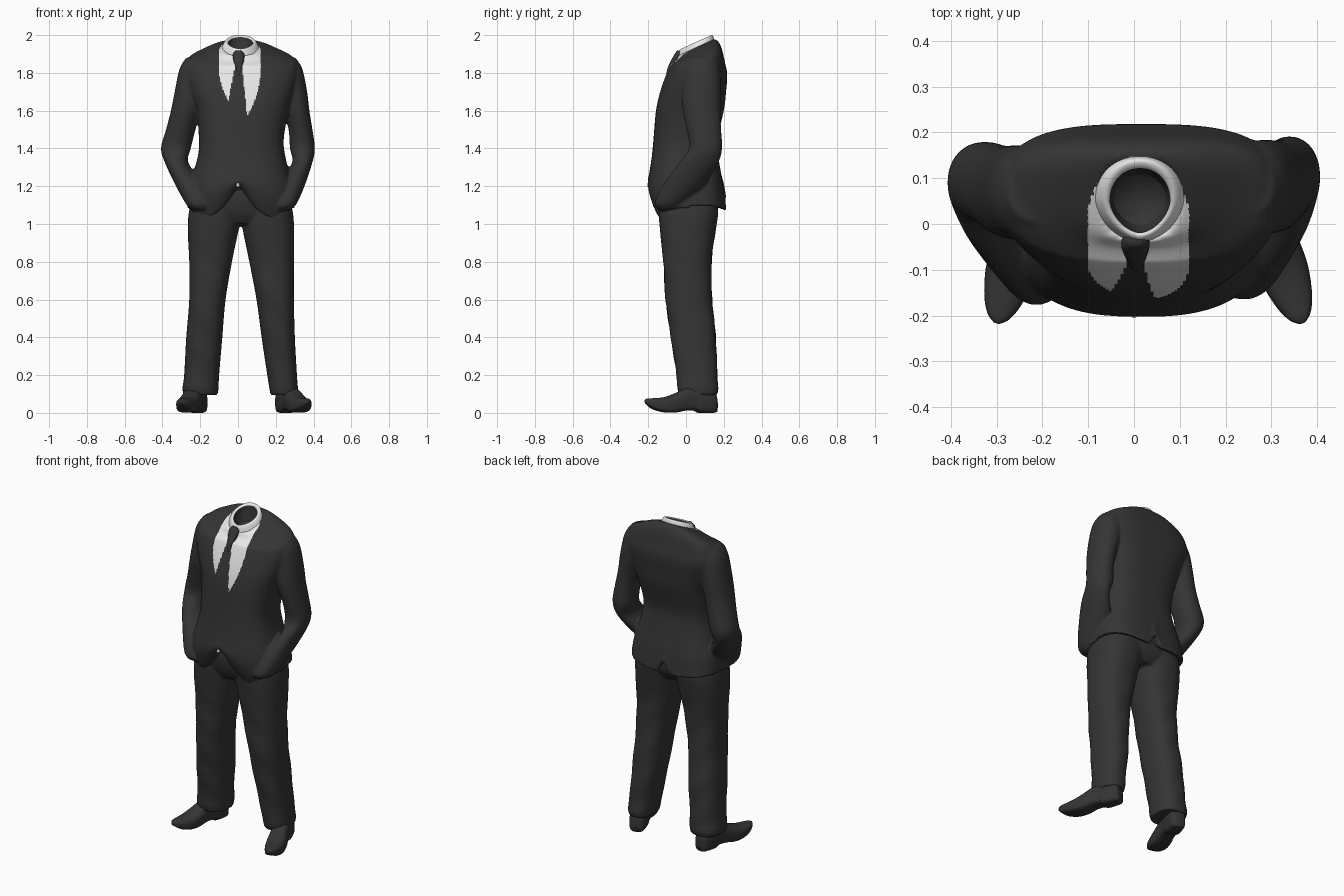
import bpy, math
from mathutils import Vector

if "Cube" in bpy.data.objects:
    bpy.data.objects.remove(bpy.data.objects["Cube"])


def material(name, rgb):
    m = bpy.data.materials.new(name)
    m.diffuse_color = (*rgb, 1)
    m.use_nodes = True
    m.node_tree.nodes["Principled BSDF"].inputs["Base Color"].default_value = m.diffuse_color
    return m


CHARCOAL = material("charcoal cloth", (0.035, 0.035, 0.035))
WHITE = material("white shirt", (0.8, 0.8, 0.8))


def catmull(rows, steps):
    """Smoothly add in-between rows."""
    out = []
    for i in range(len(rows) - 1):
        p = [rows[max(0, min(len(rows) - 1, i + k))] for k in (-1, 0, 1, 2)]
        for s in range(steps):
            t = s / steps
            out.append([0.5 * (2 * b + (c - a) * t + (2 * a - 5 * b + 4 * c - d) * t * t
                               + (3 * b - a - 3 * c + d) * t ** 3) for a, b, c, d in zip(*p)])
    return out + [list(rows[-1])]


def loft(name, rows, warp=None, front=2.4, back=2.4, seg=64, steps=4, cap=True, mats=(CHARCOAL,)):
    """Skin superellipse rings; each row is (z, x0, x1, y0, y1)."""
    warp = warp or (lambda x, y, z: (x, y, z))
    rows = catmull(rows, steps)
    verts, faces = [], []
    for z, x0, x1, y0, y1 in rows:
        for j in range(seg):
            a = 2 * math.pi * j / seg
            c, s = math.cos(a), math.sin(a)
            e = 2 / (back if s > 0 else front)
            x = (x0 + x1) / 2 + (x1 - x0) / 2 * math.copysign(abs(c) ** e, c)
            y = (y0 + y1) / 2 + (y1 - y0) / 2 * math.copysign(abs(s) ** e, s)
            verts.append(warp(x, y, z))
    for i in range(len(rows) - 1):
        for j in range(seg):
            k = (j + 1) % seg
            faces.append((i * seg + j, i * seg + k, (i + 1) * seg + k, (i + 1) * seg + j))
    for r, use in ((0, cap), (len(rows) - 1, True)):
        if use:
            z, x0, x1, y0, y1 = rows[r]
            n = len(verts)
            verts.append(warp((x0 + x1) / 2, (y0 + y1) / 2, z))
            for j in range(seg):
                a, b = r * seg + j, r * seg + (j + 1) % seg
                faces.append((n, b, a) if r == 0 else (n, a, b))
    me = bpy.data.meshes.new(name)
    me.from_pydata(verts, [], faces)
    for m in mats:
        me.materials.append(m)
    me.shade_smooth()
    ob = bpy.data.objects.new(name, me)
    bpy.context.collection.objects.link(ob)
    return ob


def fuse(parts, voxel, rounds):
    """Join overlapping parts into one soft skin."""
    bpy.ops.object.select_all(action='DESELECT')
    for p in parts:
        p.select_set(True)
    ob = parts[0]
    bpy.context.view_layer.objects.active = ob
    bpy.ops.object.join()
    m = ob.modifiers.new("skin", 'REMESH')
    m.mode, m.voxel_size = 'VOXEL', voxel
    bpy.ops.object.modifier_apply(modifier=m.name)
    m = ob.modifiers.new("soften", 'SMOOTH')
    m.factor, m.iterations = 0.5, rounds
    bpy.ops.object.modifier_apply(modifier=m.name)
    ob.data.shade_smooth()
    return ob


def clamp(v):
    return max(0.0, min(1.0, v))


# Jacket body: cutaway front hem, back vent, neck opening tilted forward
def neck_tilt(x, y, z):
    return (x, y, z + 0.45 * clamp((z - 1.84) / 0.08) * (y - 0.055))


def jacket_warp(x, y, z):
    if z < 1.25:
        u = abs(x - 0.005)
        if u < 0.03 and abs(y) < 0.1:      # underside centre
            return (x, y, 1.19)
        if y < 0.02:
            h = 1.03 + 0.175 * max(0, 1 - u / 0.19) ** 1.9 + 0.05 * clamp((u - 0.21) / 0.06)
        else:
            h = 1.065 + 0.025 * (u / 0.27) ** 2 + 0.13 * math.exp(-(u / 0.016) ** 2)
        return (x, y, h + (z - 1.05) / 0.2 * (1.25 - h))
    return neck_tilt(x, y, z)


jacket = loft("jacket", [
    (1.05, -.268, .300, -.160, .214), (1.12, -.268, .300, -.190, .207),
    (1.20, -.260, .290, -.203, .198), (1.35, -.214, .252, -.182, .172),
    (1.45, -.207, .242, -.172, .166), (1.60, -.220, .268, -.159, .200),
    (1.70, -.258, .298, -.137, .212), (1.80, -.290, .320, -.102, .218),
    (1.87, -.268, .300, -.070, .198), (1.905, -.190, .215, -.050, .180),
    (1.935, -.092, .117, -.040, .150), (1.925, -.066, .092, -.029, .132),
    (1.84, -.050, .075, -.010, .115)], jacket_warp, front=2.6, back=3.0, seg=128)

# Sleeves, bent at the elbow with the hands pushed into the pockets
arm_y = [(1.075, -.150, -.03), (1.11, -.17, 0), (1.20, -.13, .09), (1.32, -.045, .165),
         (1.40, .012, .187), (1.50, 0, .182), (1.60, -.02, .178), (1.70, -.025, .180),
         (1.82, -.02, .175), (1.88, .01, .15)]
left_x = [(-.25, -.15), (-.278, -.15), (-.328, -.17), (-.385, -.262), (-.408, -.25),
          (-.381, -.225), (-.355, -.20), (-.335, -.18), (-.310, -.15), (-.275, -.13)]
right_x = [(.18, .28), (.17, .312), (.195, .352), (.285, .392), (.275, .407),
           (.268, .394), (.243, .378), (.21, .366), (.18, .341), (.16, .305)]
sleeves = [loft(side + "_sleeve", [(z, a, b, y0 + dy, y1 + dy)
                                   for (z, y0, y1), (a, b) in zip(arm_y, xs)], front=2.1, back=2.1)
           for side, xs, dy in (("left", left_x, -.008), ("right", right_x, .004))]
jacket = fuse([jacket] + sleeves, 0.0065, 12)

# Shirt front and tie blade coloured on the chest
jacket.data.materials.clear()
jacket.data.materials.append(CHARCOAL)
jacket.data.materials.append(WHITE)
for f in jacket.data.polygons:
    x, y, z = f.center
    if z < 1.57:
        continue
    if y < 0:
        left = -0.1 + 0.05 * max(0, (1.82 - z) / 0.17) ** 2
        right = 0.12 - 0.067 * max(0, (1.82 - z) / 0.24) ** 2
        spread = (1.85 - z)
        tie = -0.012 - 0.2 * spread < x < 0.02 + 0.1 * spread and z < 1.88
        f.material_index = int(left < x < right and not tie)
    elif z > 1.86:
        f.material_index = int(((x - 0.01) / 0.112) ** 2 + (y / 0.147) ** 2 < 1)

# Shirt collar with a dark hollow inside
collar = loft("shirt_collar", [
    (1.91, -.094, .118, -.044, .150), (1.945, -.080, .105, -.038, .146),
    (1.963, -.066, .091, -.031, .138), (1.959, -.053, .079, -.020, .122),
    (1.93, -.053, .079, -.016, .119), (1.87, -.043, .068, -.002, .108)],
    neck_tilt, front=1.7, back=2.1, cap=False, mats=(WHITE, CHARCOAL))
for i, f in enumerate(collar.data.polygons):
    f.material_index = int(i >= 64 * 12)

# Tie knot
loft("tie_knot", [
    (1.79, -.010, .022, -.106, -.06), (1.83, -.014, .024, -.096, -.05),
    (1.87, -.025, .032, -.077, -.03), (1.90, -.027, .033, -.060, -.02),
    (1.918, -.012, .018, -.048, -.02)], seg=24)

# Glimpse of shirt below the button
loft("shirt_gap", [(1.195, -.006, .006, -.203, -.17), (1.205, -.010, .010, -.205, -.17),
                   (1.217, -.006, .006, -.205, -.17)], seg=16, mats=(WHITE,))


# Trousers: hips and two gently creased legs fused
def crease(x, y, z):
    w = 0.0025 * clamp((1.0 - z) / 0.2) * clamp((z - 0.1) / 0.1)
    return (x, y + w * math.sin(30 * z + 25 * x), z)


leg_y = [(.095, -.035, .165), (.13, -.045, .172), (.20, -.050, .165), (.40, -.080, .158),
         (.60, -.108, .138), (.80, -.120, .135), (.97, -.138, .158), (1.08, -.145, .17),
         (1.2, -.13, .14)]
left_x = [(-.288, -.108), (-.294, -.103), (-.285, -.10), (-.274, -.083), (-.258, -.066),
          (-.258, -.032), (-.266, .003), (-.257, .02), (-.22, .02)]
right_x = [(.172, .312), (.166, .317), (.155, .312), (.125, .301), (.098, .296),
           (.060, .296), (.025, .297), (.01, .287), (.01, .25)]
legs = [loft(side + "_leg", [(z, a, b, y0, y1) for (z, y0, y1), (a, b) in zip(leg_y, xs)], crease)
        for side, xs in (("left", left_x), ("right", right_x))]
hips = loft("trousers", [(1.0, -.15, .18, -.11, .13), (1.06, -.235, .265, -.145, .168),
                         (1.14, -.24, .27, -.160, .168), (1.22, -.22, .25, -.15, .15)])
fuse([hips] + legs, 0.008, 4)


# Shoes: heel to toe, toes turned out and curled up
def shoe(name, heel, toe):
    along = Vector((toe[0] - heel[0], toe[1] - heel[1])).normalized()
    k = math.dist(heel, toe) / 0.39

    def place(x, y, z):
        return (heel[0] + along.x * z * k - along.y * x,
                heel[1] + along.y * z * k + along.x * x, max(0, y))

    loft(name, [(0, -.030, .030, .005, .085), (.02, -.045, .045, 0, .125),
                (.09, -.050, .050, 0, .14), (.12, -.048, .048, .012, .14),
                (.17, -.050, .050, .012, .13), (.22, -.055, .055, .003, .105),
                (.28, -.054, .054, .003, .084), (.34, -.041, .041, .018, .078),
                (.375, -.024, .024, .04, .076), (.39, -.006, .006, .055, .07)],
         place, front=4, back=2.5, seg=40)


shoe("left_shoe", (-.20, .158), (-.300, -.217))
shoe("right_shoe", (.232, .158), (.368, -.217))
